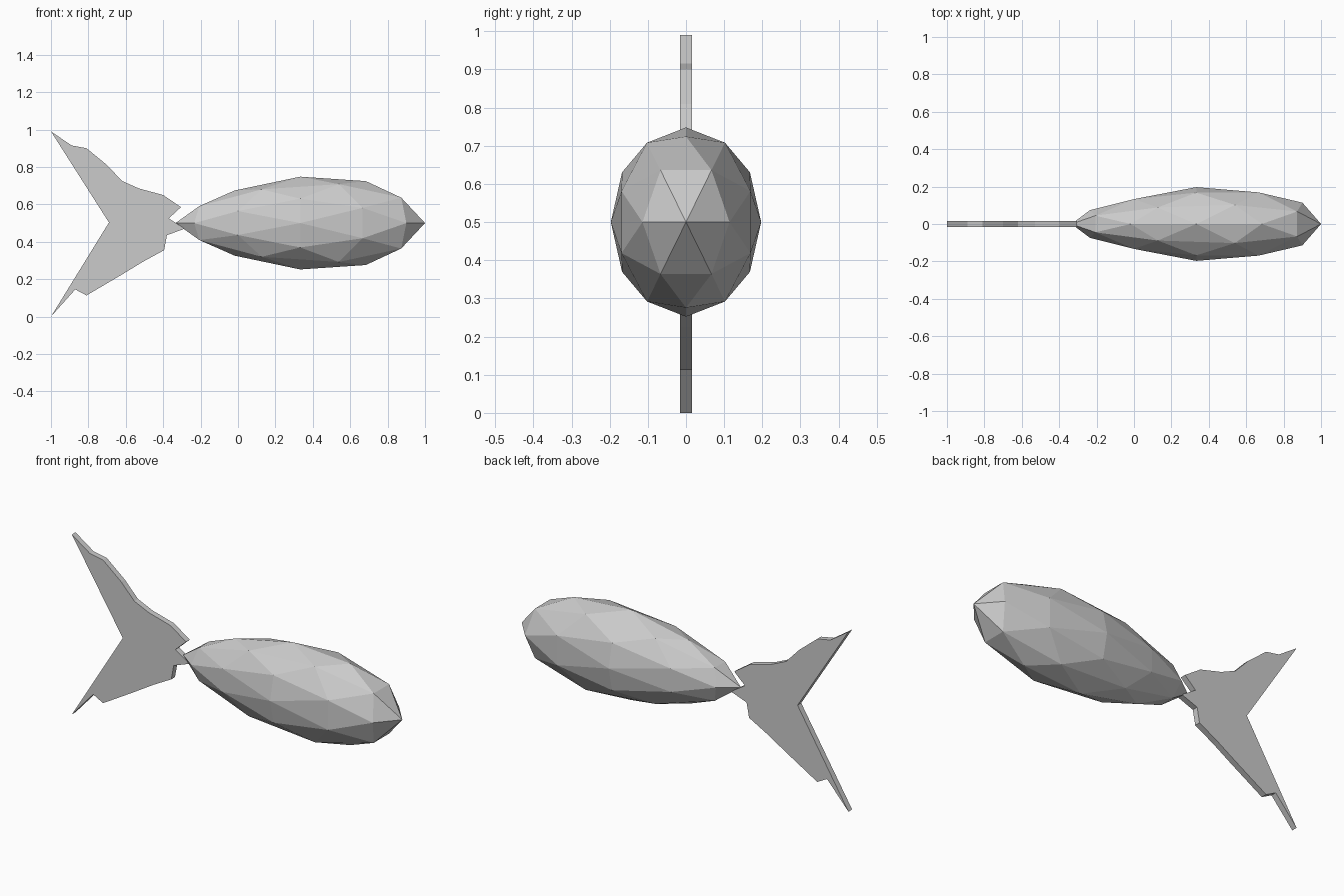
import bpy, bmesh
from itertools import product

if "Cube" in bpy.data.objects:
    bpy.data.objects.remove(bpy.data.objects["Cube"])


def finish(bm, name):
    bmesh.ops.recalc_face_normals(bm, faces=bm.faces)
    mesh = bpy.data.meshes.new(name)
    bm.to_mesh(mesh)
    bm.free()
    obj = bpy.data.objects.new(name, mesh)
    bpy.context.collection.objects.link(obj)
    return obj


# Body: twice-divided icosahedron with edge midpoints on the axes
A, B = 0.5257, 0.8507
seeds = [(A, 0, B), (1, 0, 0), (0.809, 0.309, 0.5)]
points = set()
for p in seeds:
    for turn in range(3):
        q = p[turn:] + p[:turn]
        for signs in product((1, -1), repeat=3):
            points.add(tuple(c * s + 0.0 for c, s in zip(q, signs)))

bm = bmesh.new()
for p in points:
    bm.verts.new(p)
bmesh.ops.convex_hull(bm, input=bm.verts)

# Body: stretch, with a slimmer tail end and fuller head
for v in bm.verts:
    x, y, z = v.co
    k = 1 + x * (0.12 if x > 0 else 0.33)
    v.co = (0.333 + 0.667 * x, 0.197 * k * y, 0.5 + 0.248 * k * z)
finish(bm, "body")

# Tail fin: flat outline given a small thickness
outline = [
    (-1.0, 0.99), (-0.89, 0.915), (-0.81, 0.90), (-0.70, 0.81),
    (-0.62, 0.725), (-0.53, 0.685), (-0.40, 0.65), (-0.305, 0.585),
    (-0.37, 0.525), (-0.285, 0.47), (-0.38, 0.435), (-0.395, 0.355),
    (-0.505, 0.295), (-0.62, 0.225), (-0.81, 0.113), (-0.87, 0.145),
    (-1.0, 0.0), (-0.69, 0.503),
]
T = 0.016
bm = bmesh.new()
face = bm.faces.new([bm.verts.new((x, -T, z)) for x, z in outline])
side = bmesh.ops.extrude_face_region(bm, geom=[face], use_keep_orig=True)
moved = [g for g in side["geom"] if isinstance(g, bmesh.types.BMVert)]
bmesh.ops.translate(bm, verts=moved, vec=(0, 2 * T, 0))
caps = [f for f in bm.faces if len(f.verts) > 4]
bmesh.ops.triangulate(bm, faces=caps)
finish(bm, "tail_fin")
